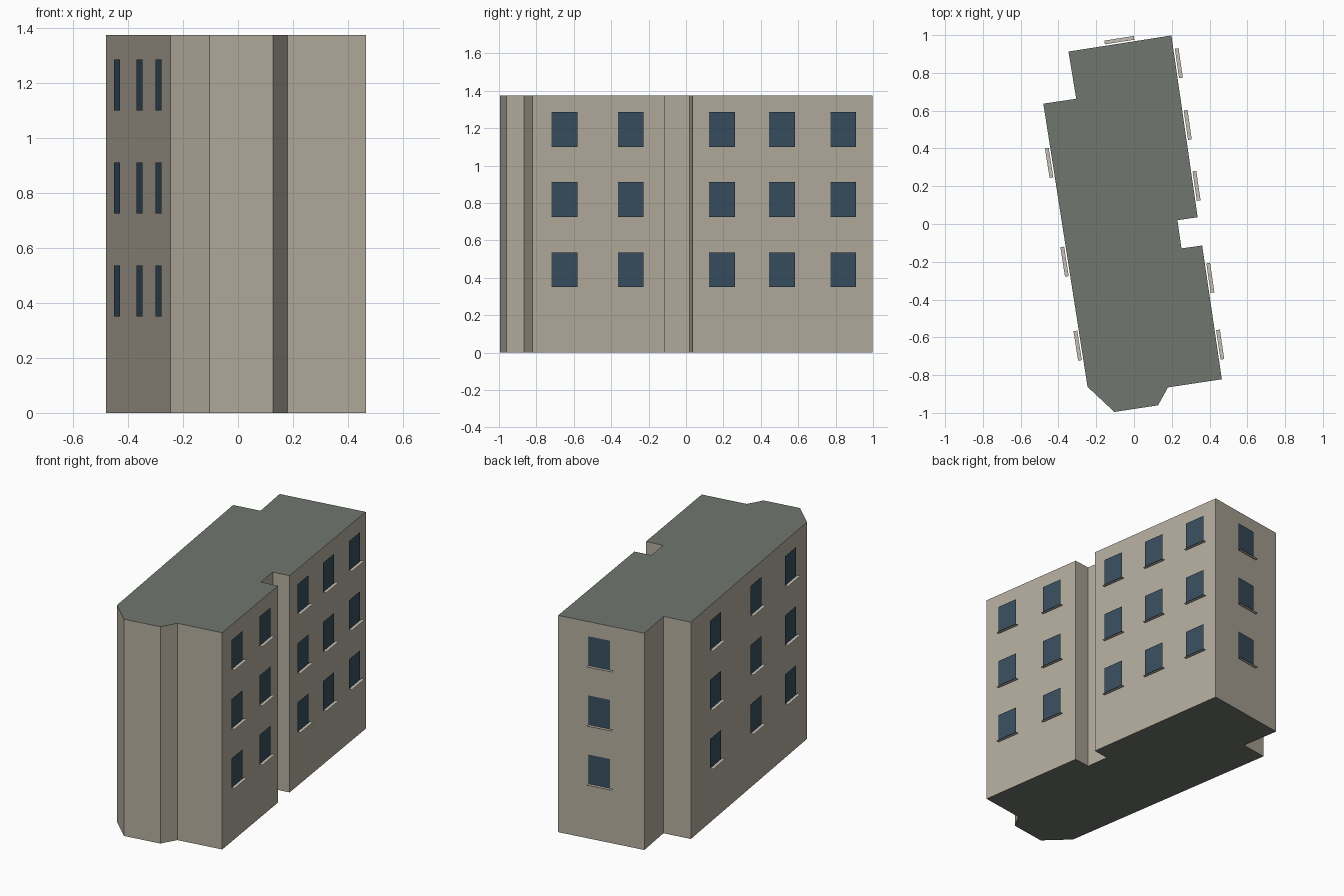
import bpy, bmesh
from mathutils import Vector

if "Cube" in bpy.data.objects:
    bpy.data.objects.remove(bpy.data.objects["Cube"])

HEIGHT = 1.375
FLOORS = (0.35, 0.725, 1.10)          # window bottom heights
WIN_W, WIN_H, SILL_W = 0.14, 0.186, 0.158
GAP, SILL_D = 0.008, 0.02             # stand-off from the wall, sill depth


def material(name, rgb):
    m = bpy.data.materials.new(name)
    m.diffuse_color = (*rgb, 1)
    m.use_nodes = True
    m.node_tree.nodes["Principled BSDF"].inputs["Base Color"].default_value = m.diffuse_color
    return m


WALL = material("wall_plaster", (0.46, 0.42, 0.345))
ROOF = material("roof_grey", (0.165, 0.18, 0.16))
GLASS = material("window_glass", (0.04, 0.078, 0.113))
SILL = material("sill_stone", (0.56, 0.53, 0.46))


def finish(name, bm, mats):
    me = bpy.data.meshes.new(name)
    bm.to_mesh(me)
    bm.free()
    for m in mats:
        me.materials.append(m)
    ob = bpy.data.objects.new(name, me)
    bpy.context.collection.objects.link(ob)
    return ob


# Building block: footprint counter-clockwise, extruded to the flat roof
footprint = [(0.198, 0.998), (-0.347, 0.913), (-0.306, 0.663), (-0.48, 0.637),
             (-0.246, -0.862), (-0.104, -0.995), (0.127, -0.96), (0.18, -0.865),
             (0.465, -0.822), (0.361, -0.114), (0.251, -0.129), (0.23, 0.02),
             (0.337, 0.036)]
bm = bmesh.new()
base = bm.faces.new([bm.verts.new((x, y, 0)) for x, y in footprint])
ext = bmesh.ops.extrude_face_region(bm, geom=[base], use_keep_orig=True)
bmesh.ops.translate(bm, vec=(0, 0, HEIGHT),
                    verts=[v for v in ext["geom"] if isinstance(v, bmesh.types.BMVert)])
bmesh.ops.recalc_face_normals(bm, faces=bm.faces)
for f in bm.faces:
    f.material_index = 1 if abs(f.normal.z) > 0.5 else 0
finish("building_block", bm, [WALL, ROOF])

# Windows: wall index in the footprint -> distances of window starts along it
layout = {"north": (0, [0.197]),
          "west": (3, [0.235, 0.765, 1.215]),
          "south_east": (8, [0.104, 0.461]),
          "north_east": (12, [0.086, 0.412, 0.742])}
up = Vector((0, 0, 1))
for side, (i, starts) in layout.items():
    p = Vector((*footprint[i], 0))
    q = Vector((*footprint[(i + 1) % len(footprint)], 0))
    along = (q - p).normalized()
    out = along.cross(up)
    panes, sills = bmesh.new(), bmesh.new()
    for d in starts:
        for z in FLOORS:
            o = p + along * d + out * GAP + up * z
            w, h = along * WIN_W, up * WIN_H
            panes.faces.new([panes.verts.new(c) for c in (o, o + w, o + w + h, o + h)])
            # Sill: thin flat slab under the window
            w, s = along * SILL_W, out * SILL_D
            slab = sills.faces.new([sills.verts.new(c) for c in (o, o + s, o + s + w, o + w)])
    finish(side + "_windows", panes, [GLASS])
    finish(side + "_window_sills", sills, [SILL])
